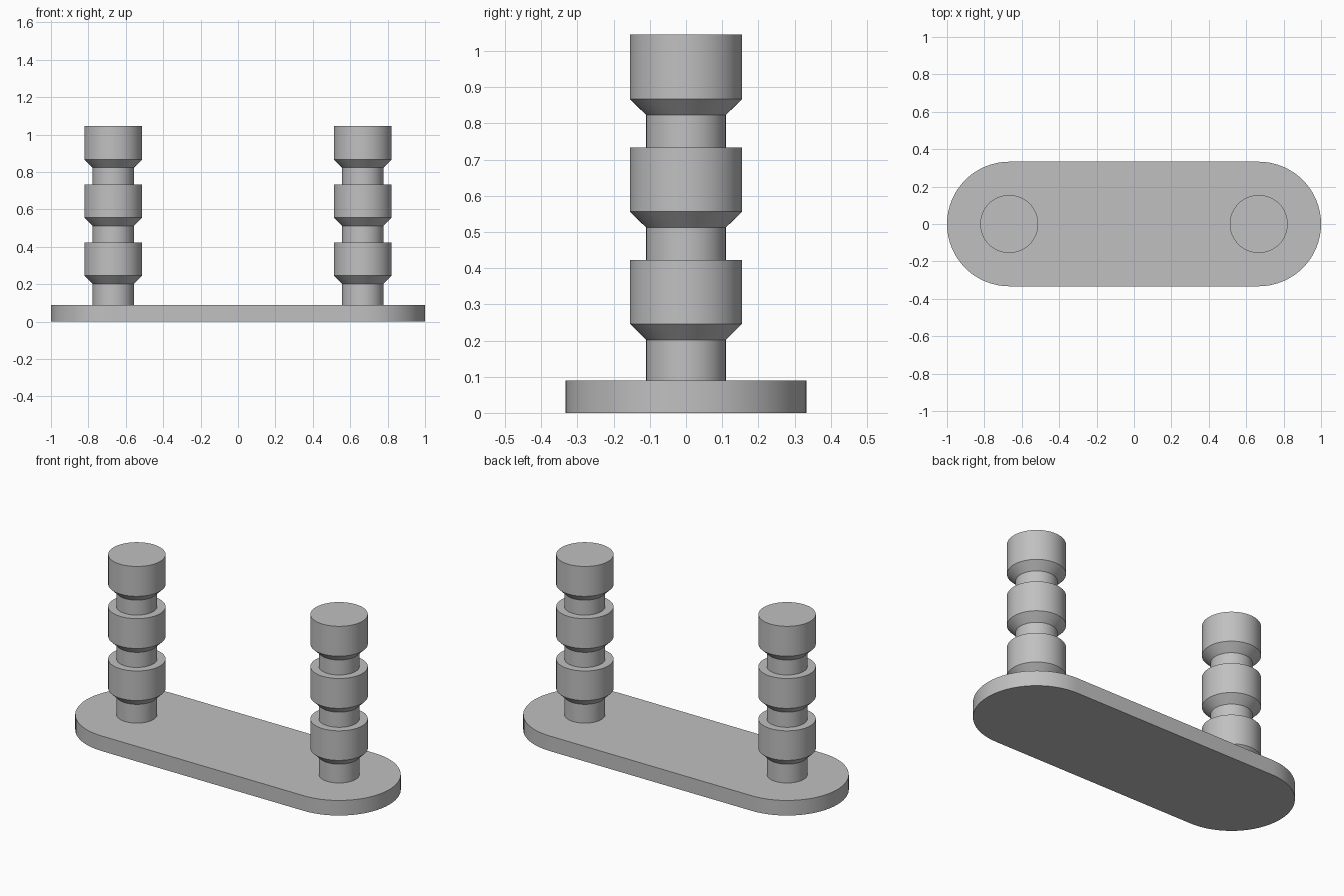
import bpy, bmesh, math

cube = bpy.data.objects.get("Cube")
if cube:
    bpy.data.objects.remove(cube, do_unlink=True)

SEGMENTS = 64
POST_X = 0.667
BASE_RADIUS = 0.333
BASE_TOP = 0.09
STEM_RADIUS, DRUM_RADIUS = 0.11, 0.155

grey = bpy.data.materials.new("plain grey")
grey.use_nodes = True
colour = (0.53, 0.53, 0.53, 1)
grey.diffuse_color = colour
grey.node_tree.nodes["Principled BSDF"].inputs["Base Color"].default_value = colour


def finish(bm, name, x=0):
    """Turn a bmesh into a shaded, coloured object."""
    bmesh.ops.recalc_face_normals(bm, faces=bm.faces)
    mesh = bpy.data.meshes.new(name)
    bm.to_mesh(mesh)
    bm.free()
    mesh.materials.append(grey)
    obj = bpy.data.objects.new(name, mesh)
    obj.location.x = x
    bpy.context.collection.objects.link(obj)
    bpy.ops.object.select_all(action='DESELECT')
    obj.select_set(True)
    bpy.context.view_layer.objects.active = obj
    bpy.ops.object.shade_smooth_by_angle(angle=math.radians(30))
    return obj


def make_base():
    """Flat plate with two half-round ends."""
    bm = bmesh.new()
    outline = []
    half = SEGMENTS // 2
    for side, start in ((1, -math.pi / 2), (-1, math.pi / 2)):
        for i in range(half + 1):
            a = start + math.pi * i / half
            outline.append(bm.verts.new((side * POST_X + BASE_RADIUS * math.cos(a),
                                         BASE_RADIUS * math.sin(a), 0)))
    face = bm.faces.new(outline)
    top = bmesh.ops.extrude_face_region(bm, geom=[face], use_keep_orig=True)["geom"]
    verts = [v for v in top if isinstance(v, bmesh.types.BMVert)]
    bmesh.ops.translate(bm, verts=verts, vec=(0, 0, BASE_TOP))
    finish(bm, "base_plate")


def make_post(name, x):
    """Turned post: three drums with chamfered undersides on a thin stem."""
    profile = [(STEM_RADIUS, BASE_TOP)]
    for neck, chamfer, top in ((0.202, 0.246, 0.422), (0.512, 0.556, 0.734),
                               (0.823, 0.867, 1.045)):
        profile += [(STEM_RADIUS, neck), (DRUM_RADIUS, chamfer), (DRUM_RADIUS, top)]
        if top < 1:
            profile.append((STEM_RADIUS, top))
    bm = bmesh.new()
    rings = []
    for r, z in profile:
        rings.append([bm.verts.new((r * math.cos(2 * math.pi * i / SEGMENTS),
                                    r * math.sin(2 * math.pi * i / SEGMENTS), z))
                      for i in range(SEGMENTS)])
    for low, high in zip(rings, rings[1:]):
        for i in range(SEGMENTS):
            j = (i + 1) % SEGMENTS
            bm.faces.new((low[i], low[j], high[j], high[i]))
    bm.faces.new(rings[0])
    bm.faces.new(rings[-1])
    finish(bm, name, x)


make_base()
make_post("left_post", POST_X)
make_post("right_post", -POST_X)
